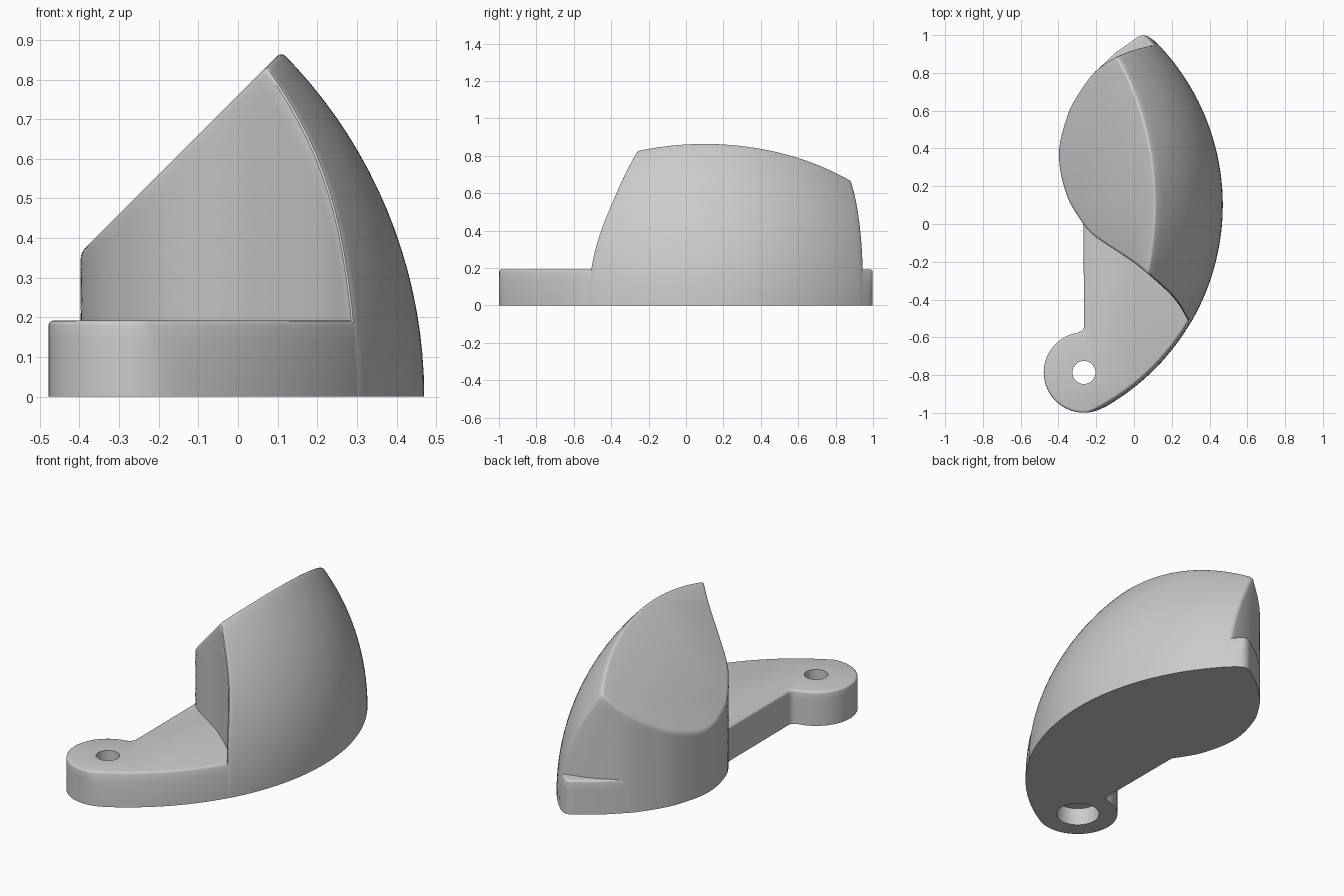
import bpy, bmesh
from math import sin, cos, pi, sqrt, radians, hypot

cube = bpy.data.objects.get("Cube")
if cube:
    bpy.data.objects.remove(cube)

CX, CY, R = -0.76, 0.10, 1.23      # dome sphere, centred on the ground
BASE_H = 0.192
LUG, LUG_R = (-0.265, -0.786), 0.213
TIP, TIP_R = (0.05, 0.938), 0.06

# Inner wall in plan, as (y, x)
WALL = [(-0.62, 0.35), (-0.51, 0.286), (-0.39, 0.21), (-0.265, 0.075),
        (-0.2, -0.005), (-0.12, -0.127), (-0.06, -0.213), (0, -0.268),
        (0.15, -0.355), (0.37, -0.397), (0.58, -0.35), (0.7, -0.286),
        (0.815, -0.196), (0.885, -0.09), (0.927, 0.02), (0.95, 0.12), (0.97, 0.26)]

grey = bpy.data.materials.new("grey_metal")
grey.use_nodes = True
grey.diffuse_color = (0.6, 0.6, 0.6, 1)
grey.node_tree.nodes["Principled BSDF"].inputs["Base Color"].default_value = (0.6, 0.6, 0.6, 1)


def wall(y):
    """Smooth interpolation of the wall curve."""
    i = max(k for k in range(len(WALL) - 1) if k == 0 or WALL[k][0] <= y)
    slope = lambda a, b: (WALL[b][1] - WALL[a][1]) / (WALL[b][0] - WALL[a][0])
    last = len(WALL) - 1
    m0, m1 = slope(max(i - 1, 0), i + 1), slope(i, min(i + 2, last))
    (y0, x0), (y1, x1) = WALL[i], WALL[i + 1]
    h = y1 - y0
    t = (y - y0) / h
    return (x0 * (1 + 2 * t) * (1 - t) ** 2 + m0 * h * t * (1 - t) ** 2
            + x1 * t * t * (3 - 2 * t) + m1 * h * t * t * (t - 1))


def dome_reach(y):
    return sqrt(R * R - (y - CY) ** 2)


def loft(name, rings, round_width):
    """Skin equal rings, cap the ends and round all sharp edges off the ground."""
    bm = bmesh.new()
    rows = [[bm.verts.new(p) for p in ring] for ring in rings]
    n = len(rows[0])
    for a, b in zip(rows, rows[1:]):
        for i in range(n):
            j = (i + 1) % n
            bm.faces.new((a[i], a[j], b[j], b[i]))
    bm.faces.new(rows[0][::-1])
    bm.faces.new(rows[-1])
    bmesh.ops.recalc_face_normals(bm, faces=bm.faces[:])
    sharp = [e for e in bm.edges if e.calc_face_angle(0) > radians(32)
             and max(v.co.z for v in e.verts) > 0.001]
    bmesh.ops.bevel(bm, geom=sharp, offset=round_width, segments=3, profile=0.5,
                    affect='EDGES', clamp_overlap=False)
    mesh = bpy.data.meshes.new(name)
    bm.to_mesh(mesh)
    bm.free()
    mesh.materials.append(grey)
    obj = bpy.data.objects.new(name, mesh)
    bpy.context.collection.objects.link(obj)
    return obj


def activate(obj):
    bpy.ops.object.select_all(action='DESELECT')
    obj.select_set(True)
    bpy.context.view_layer.objects.active = obj


def smooth(obj):
    activate(obj)
    bpy.ops.object.shade_smooth_by_angle(angle=radians(32))


def arc(centre, radius, start, end, steps):
    return [(centre[0] + radius * cos(radians(start + (end - start) * k / steps)),
             centre[1] + radius * sin(radians(start + (end - start) * k / steps)))
            for k in range(steps + 1)]


# Body: slices hinged about the dome's centre line, from level up to the 45 degree cut
def limit(theta, y_out):
    """Find where the wall meets the dome in one slice."""
    y_in = 0.37
    for _ in range(40):
        y = (y_in + y_out) / 2
        if (wall(y) - CX) / cos(theta) < dome_reach(y):
            y_in = y
        else:
            y_out = y
    return y_in


SLICES, STEPS = 18, 48
body_rings = []
for s in range(SLICES + 1):
    th = pi / 4 * s / SLICES
    lo, hi = limit(th, -0.62), limit(th, 0.97)
    ys = [lo + (hi - lo) * k / STEPS for k in range(STEPS + 1)]
    polar = [((wall(y) - CX) / cos(th), y) for y in ys]
    polar += [(dome_reach(y), y) for y in ys[-2:0:-1]]
    body_rings.append([(CX + r * cos(th), y, r * sin(th)) for r, y in polar])
body = loft("dome_body", body_rings, 0.014)
smooth(body)

# Base plate: lug, dome edge, rounded tip, inner wall, straight neck
outline = arc(LUG, LUG_R, 97, 299, 36)
outline += arc((CX, CY), R, -60, 45, 48)
outline += arc(TIP, TIP_R, 47, 130, 8) + [(-0.1, 0.905)]
outline += [(wall(y) + 0.001, y) for y in [0.815 * k / 24 for k in range(24, -1, -1)]]
outline += arc((LUG[0] - 0.03, -0.542), 0.03, 0, -75, 5)


def inside_dome(x, y, z):
    reach = sqrt((R - 0.001) ** 2 - z * z)
    d = hypot(x - CX, y - CY)
    f = min(1, reach / d)
    return (CX + (x - CX) * f, CY + (y - CY) * f, z)


base = loft("base_plate", [[inside_dome(x, y, BASE_H * k / 4) for x, y in outline]
                           for k in range(5)], 0.012)

# Screw hole with a wider recess underneath
for name, radius, bottom, top in (("hole_cutter", 0.061, -0.1, 0.3),
                                  ("recess_cutter", 0.115, -0.1, 0.1)):
    bpy.ops.mesh.primitive_cylinder_add(vertices=40, radius=radius, depth=top - bottom,
                                        location=(*LUG, (top + bottom) / 2))
    cutter = bpy.context.object
    cutter.name = name
    cutter.hide_render = True
    cutter.data.materials.append(grey)
    mod = base.modifiers.new(name, 'BOOLEAN')
    mod.operation, mod.object, mod.solver = 'DIFFERENCE', cutter, 'EXACT'
    activate(base)
    bpy.ops.object.modifier_apply(modifier=name)
    bpy.data.objects.remove(cutter)
smooth(base)
